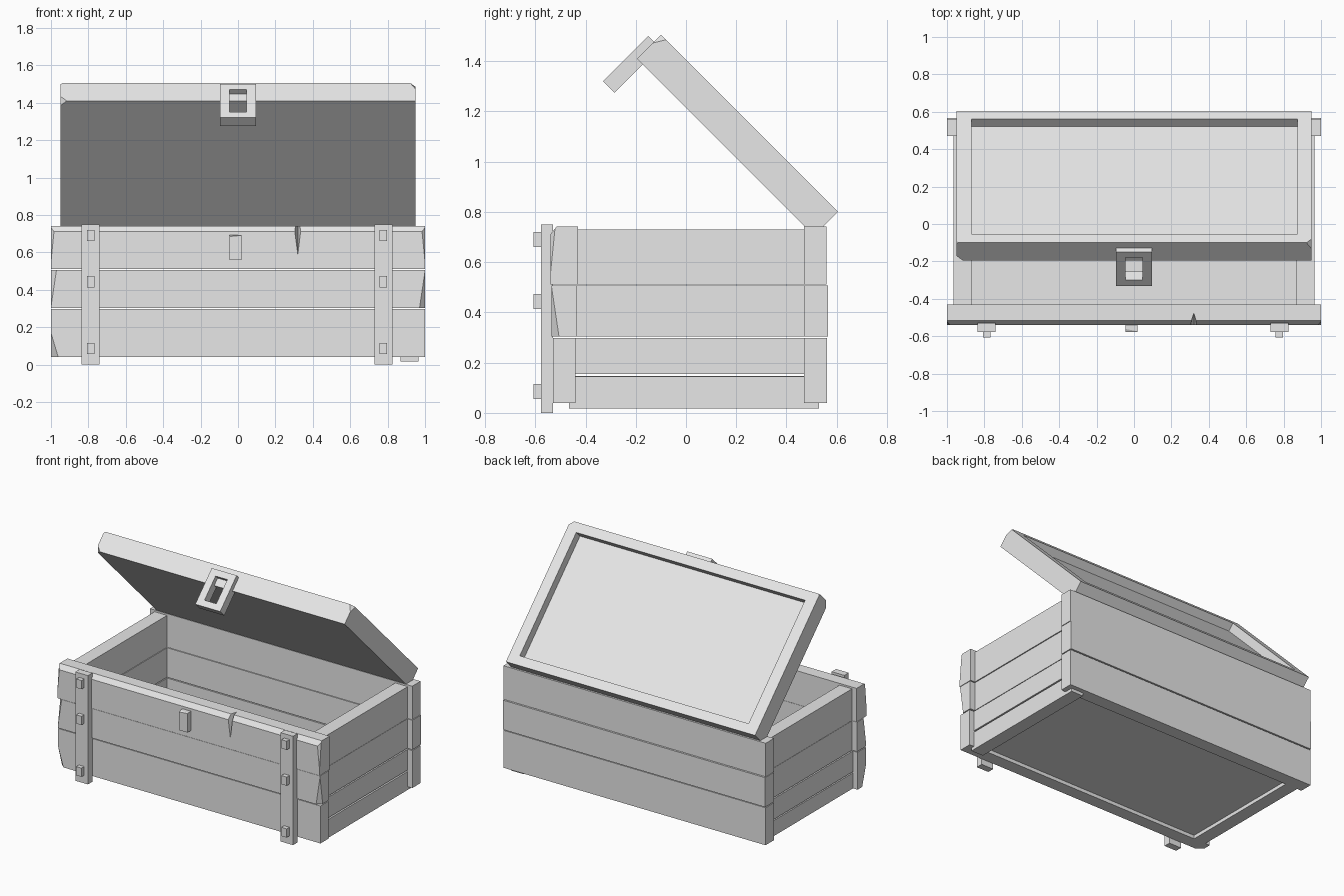
import bpy, bmesh, math
from mathutils import Matrix, Vector

cube = bpy.data.objects.get("Cube")
if cube:
    bpy.data.objects.remove(cube, do_unlink=True)

GREY = (0.8, 0.8, 0.8, 1)
grey = bpy.data.materials.new("plain_grey")
grey.use_nodes = True
grey.diffuse_color = GREY
grey.node_tree.nodes["Principled BSDF"].inputs["Base Color"].default_value = GREY

# Lid space: rotated about x, local z points out of the lid
LID = Matrix.Rotation(math.radians(-45), 4, 'X')
FLAT = Matrix.Identity(4)


def finish(name, bm, matrix=FLAT):
    bm.transform(matrix)
    bmesh.ops.recalc_face_normals(bm, faces=bm.faces)
    mesh = bpy.data.meshes.new(name)
    bm.to_mesh(mesh)
    bm.free()
    mesh.materials.append(grey)
    obj = bpy.data.objects.new(name, mesh)
    bpy.context.collection.objects.link(obj)
    return obj


def box(name, x, y, z, chips=(), matrix=FLAT):
    """Box from three ranges; each chip is a (point, normal) plane that cuts off a corner."""
    bm = bmesh.new()
    bmesh.ops.create_cube(bm, size=1)
    for v in bm.verts:
        v.co = [r[0] + (c + 0.5) * (r[1] - r[0]) for c, r in zip(v.co, (x, y, z))]
    for point, normal in chips:
        bmesh.ops.bisect_plane(bm, geom=bm.verts[:] + bm.edges[:] + bm.faces[:],
                               plane_co=point, plane_no=Vector(normal).normalized(),
                               clear_outer=True)
        bmesh.ops.holes_fill(bm, edges=[e for e in bm.edges if e.is_boundary])
    return finish(name, bm, matrix)


def carve(obj, cutter):
    """Subtract the cutter for good, then remove it."""
    cutter.hide_render = True
    mod = obj.modifiers.new("carve", 'BOOLEAN')
    mod.operation, mod.solver, mod.object = 'DIFFERENCE', 'EXACT', cutter
    graph = bpy.context.evaluated_depsgraph_get()
    obj.data = bpy.data.meshes.new_from_object(obj.evaluated_get(graph))
    obj.modifiers.clear()
    bpy.data.objects.remove(cutter, do_unlink=True)


# Front planks with chipped ends
box("front_plank_low", (-1, 1), (-.53, -.44), (.04, .298),
    [((-1, -.53, .17), (-1, -1, -.3))])
box("front_plank_mid", (-1, 1), (-.535, -.435), (.304, .507),
    [((1, -.535, .5), (1, -1, -.15)), ((-1, -.535, .31), (-1, -1, .15))])
front_top = box("front_plank_top", (-1, 1), (-.54, -.43), (.511, .742),
                [((0, -.515, .742), (0, -1, .8)),
                 ((.995, -.54, .6), (1, -1, .1)), ((-.995, -.54, .6), (-1, -1, .1))])

# Split in the top front plank
bm = bmesh.new()
for co in ((.275, -.6, .78), (.36, -.6, .78), (.32, -.46, .78), (.32, -.56, .54)):
    bm.verts.new(co)
bmesh.ops.convex_hull(bm, input=bm.verts)
carve(front_top, finish("split_cutter", bm))

# Back planks
for name, z, back in (("low", (.04, .298), .562), ("mid", (.304, .507), .566),
                      ("top", (.511, .742), .56)):
    box("back_plank_" + name, (-1, 1), (.47, back), z)

# Side planks; the lowest one on the left has slipped down
for side, s in (("left", 1), ("right", -1)):
    for i, (lo, hi) in enumerate(((.155, .298), (.304, .507), (.511, .73))):
        outer = .965 - .003 * (i % 2)
        box(f"{side}_plank_{i + 1}", sorted((s * .87, s * outer)), (-.44, .475), (lo, hi))
box("left_plank_slipped", (.87, .965), (-.465, .53), (.018, .145))
box("right_plank_lowest", (-.965, -.87), (-.44, .475), (.04, .147))

# Floor
box("floor", (-.9, .9), (-.45, .48), (.065, .11))

# Front straps with square bolts
for side, x in (("left", .777), ("right", -.788)):
    box(side + "_strap", (x - .048, x + .048), (-.578, -.53), (0, .75))
    for i, z in enumerate((.086, .443, .69)):
        box(f"{side}_bolt_{i + 1}", (x - .02, x + .02), (-.608, -.57), (z - .03, z + .03))

# Lock pad
box("lock_pad", (-.045, .02), (-.577, -.53), (.56, .693),
    [((-.045, -.577, .685), (-.1, -.5, 1))])

# Lid with a recessed panel and chipped corners
lid = box("lid", (-.95, .95), (-1.135, -.138), (.859, .9935),
          [((.93, -1.135, .98), (1, -1, .6)), ((-.915, -1.135, .859), (-1, -1, -1)),
           ((-.94, -1.135, .9935), (-1, -1, 1))], LID)
carve(lid, box("panel_cutter", (-.87, .875), (-1.07, -.2), (.936, 1.1), matrix=LID))

# Hasp frame on the lid edge
hasp = box("hasp", (-.095, .095), (-1.167, -1.103), (.7, .955), matrix=LID)
carve(hasp, box("hasp_cutter", (-.045, .045), (-1.3, -1.0), (.742, .912), matrix=LID))
